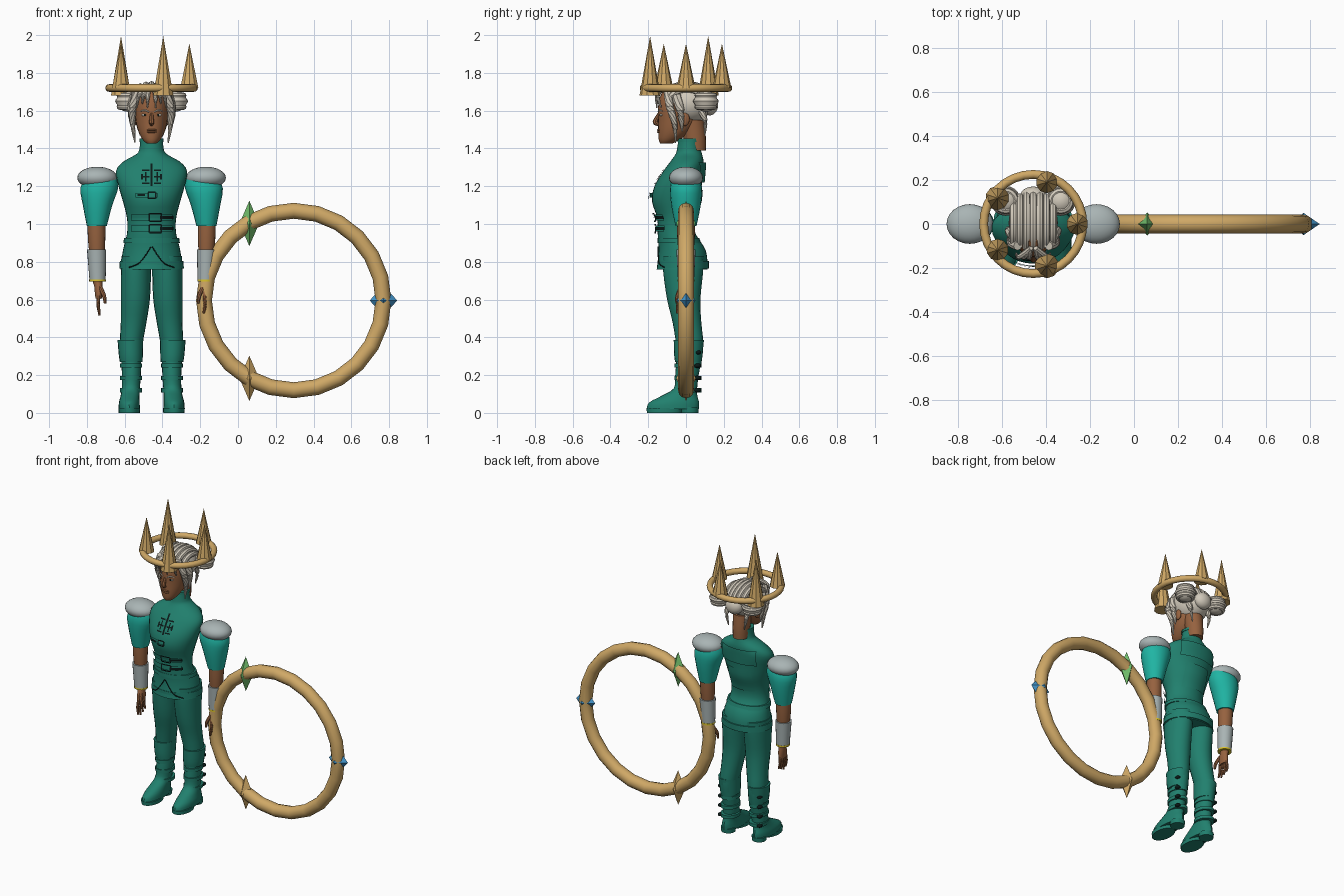
import bpy, bmesh, math
from mathutils import Matrix, Vector

if "Cube" in bpy.data.objects:
    bpy.data.objects.remove(bpy.data.objects["Cube"])

FIGURE = -0.4575   # x of the standing figure
made = []


def material(name, code):
    rgb = [int(code[i:i + 2], 16) / 255 for i in (0, 2, 4)]
    lin = [c / 12.92 if c < .04 else ((c + .055) / 1.055) ** 2.4 for c in rgb]
    m = bpy.data.materials.new(name)
    m.use_nodes = True
    m.diffuse_color = (*lin, 1)
    m.node_tree.nodes["Principled BSDF"].inputs["Base Color"].default_value = (*lin, 1)
    return m


teal = material("dark teal cloth", "21806E")
aqua = material("turquoise cloth", "20B5A4")
gold = material("gold", "CFA866")
silver = material("silver grey", "A9B4B4")
white = material("pale hair", "D2CABB")
skin = material("brown skin", "96623F")
green = material("green gem", "72BE6C")
blue = material("blue gem", "4396CC")
black = material("black trim", "0A1917")
yellow = material("yellow band", "DCC42C")


def finish(bm, name, mat, dx=FIGURE):
    bmesh.ops.recalc_face_normals(bm, faces=bm.faces)
    mesh = bpy.data.meshes.new(name)
    bm.to_mesh(mesh)
    bm.free()
    mesh.materials.append(mat)
    ob = bpy.data.objects.new(name, mesh)
    ob.location.x = dx
    bpy.context.collection.objects.link(ob)
    made.append(ob)
    return ob


def refine(rows, steps=3):
    """Catmull-Rom interpolation of a list of tuples."""
    rows = [Vector(r) for r in rows]
    out = []
    for i in range(len(rows) - 1):
        a, b, c, d = rows[max(i - 1, 0)], rows[i], rows[i + 1], rows[min(i + 2, len(rows) - 1)]
        for k in range(steps):
            t = k / steps
            out.append(b + (c - a) * t / 2 + (a * 2 - b * 5 + c * 4 - d) * t * t / 2
                       + (b * 3 - a - c * 3 + d) * t ** 3 / 2)
    return out + [rows[-1]]


def bridge(bm, rings):
    n = len(rings[0])
    for lo, hi in zip(rings, rings[1:]):
        for i in range(n):
            bm.faces.new((lo[i], lo[(i + 1) % n], hi[(i + 1) % n], hi[i]))
    bm.faces.new(rings[0])
    bm.faces.new(rings[-1])


def loft(name, rows, mat, side=1, steps=3, n=20):
    """Stack of ellipses: z, centre x, centre y, half width, half depth."""
    bm = bmesh.new()
    angles = [math.tau * i / n for i in range(n)]
    bridge(bm, [[bm.verts.new((side * (cx + rx * math.cos(a)), cy + ry * math.sin(a), z))
                 for a in angles] for z, cx, cy, rx, ry in refine(rows, steps)])
    return finish(bm, name, mat)


def ball(name, centre, radii, mat, cut=None):
    bm = bmesh.new()
    bmesh.ops.create_uvsphere(bm, u_segments=24, v_segments=16, radius=1)
    bmesh.ops.transform(bm, verts=bm.verts, matrix=Matrix.Translation(centre) @ Matrix.Diagonal((*radii, 1)))
    if cut:
        bmesh.ops.delete(bm, geom=[f for f in bm.faces if cut(f.calc_center_median())], context='FACES')
    return finish(bm, name, mat)


def tube(name, points, mat, n=8):
    """Tapered tube through x, y, z, radius points."""
    path = refine(points, 4)
    bm, rings = bmesh.new(), []
    for i, p in enumerate(path):
        ahead = (path[min(i + 1, len(path) - 1)] - path[max(i - 1, 0)]).to_3d()
        turn = Vector((0, 0, 1)).rotation_difference(ahead)
        rings.append([bm.verts.new(p.to_3d() + turn @ Vector((math.cos(math.tau * k / n) * p[3],
                      math.sin(math.tau * k / n) * p[3], 0))) for k in range(n)])
    bridge(bm, rings)
    return finish(bm, name, mat)


def torus(name, major, minor, mat, matrix, n=32, m=12, dx=FIGURE):
    bm = bmesh.new()
    rings = []
    for i in range(n):
        a = math.tau * i / n
        rings.append([bm.verts.new(matrix @ Vector((
            (major + minor * math.cos(math.tau * k / m)) * math.cos(a),
            (major + minor * math.cos(math.tau * k / m)) * math.sin(a),
            minor * math.sin(math.tau * k / m)))) for k in range(m)])
    for i in range(n):
        for k in range(m):
            j, l = (i + 1) % n, (k + 1) % m
            bm.faces.new((rings[i][k], rings[j][k], rings[j][l], rings[i][l]))
    return finish(bm, name, mat, dx)


def cone(name, base, radius, height, mat, n=10):
    bm = bmesh.new()
    bmesh.ops.create_cone(bm, cap_ends=True, segments=n, radius1=radius, radius2=0, depth=height,
                          matrix=Matrix.Translation(Vector(base) + Vector((0, 0, height / 2))))
    return finish(bm, name, mat)


def gem(name, centre, size, mat):
    """Bipyramid with six tips."""
    bm = bmesh.new()
    pts = [Matrix.Diagonal(size) @ Vector(s * Vector(v)) for s in (1, -1)
           for v in ((1, 0, 0), (0, 1, 0), (0, 0, 1))]
    bmesh.ops.convex_hull(bm, input=[bm.verts.new(p + Vector(centre)) for p in pts])
    return finish(bm, name, mat, 0)


# Jacket with collar
torso = [(.76, 0, -.02, .165, .135), (.86, 0, -.02, .152, .125), (.95, 0, -.05, .13, .1),
         (1.03, 0, -.052, .13, .1), (1.12, 0, -.052, .152, .128), (1.2, 0, -.042, .175, .125),
         (1.28, 0, -.015, .188, .105), (1.33, 0, .005, .15, .088), (1.37, 0, .015, .08, .07),
         (1.4, 0, .015, .064, .062), (1.45, 0, .018, .06, .058)]
loft("jacket", torso, teal, n=32)
loft("collar_rim", [(1.435, 0, .018, .064, .062), (1.452, 0, .018, .064, .062)], teal)
dense = refine(torso)


def surface(x, z, back=False):
    for a, b in zip(dense, dense[1:]):
        if a[0] <= z <= b[0]:
            _, _, cy, rx, ry = a.lerp(b, (z - a[0]) / (b[0] - a[0]))
            depth = ry * math.sqrt(max(0, 1 - (x / rx) ** 2))
            return cy + depth if back else cy - depth
    return 0


def patch(name, x0, x1, z0, z1, mat, back=False, lift=.007):
    """Thin plate that follows the jacket surface."""
    bm, n, s = bmesh.new(), 8, 1 if back else -1
    grid = []
    for j in range(n + 1):
        z = z0 + (z1 - z0) * j / n
        grid.append([bm.verts.new((x, surface(x, z, back) + s * lift, z))
                     for x in [x0 + (x1 - x0) * i / n for i in range(n + 1)]])
    for j in range(n):
        for i in range(n):
            bm.faces.new((grid[j][i], grid[j][i + 1], grid[j + 1][i + 1], grid[j + 1][i]))
    bmesh.ops.solidify(bm, geom=bm.faces[:], thickness=.008)
    return finish(bm, name, mat)


def buckle(name, x, z, w, h):
    t = .008
    for k in (-1, 1):
        patch(name + "_side", x + k * w - t / 2, x + k * w + t / 2, z - h, z + h, black, lift=.018)
        patch(name + "_bar", x - w, x + w, z + k * h - t / 2, z + k * h + t / 2, black, lift=.018)


# Belts, buckles and jacket details
for z in (.975, 1.035):
    patch("waist_strap", -.11, .11, z - .016, z + .016, teal, lift=.013)
    patch("strap_end", .045, .115, z - .008, z + .008, black, lift=.018)
    buckle("waist_buckle", .02, z, .032, .02)
patch("chest_strap", -.085, .03, 1.14, 1.165, teal, lift=.012)
patch("chest_strap_end", -.075, -.035, 1.147, 1.158, black, lift=.016)
buckle("chest_buckle", .002, 1.152, .02, .016)
for sx in (-1, 1):
    for z in (1.215, 1.25, 1.285):
        patch("frog_bar", sx * .012, sx * .05, z - .004, z + .004, black)
    patch("frog_post", sx * .026, sx * .034, 1.225, 1.275, black)
    patch("frog_end", sx * .045, sx * .056, 1.235, 1.265, black)
    patch("back_yoke", 0, sx * .13, 1.22, 1.325, teal, back=True, lift=.014)
    tube("hem_seam", [(sx * x, surface(x, z) - .003, z, .003)
                      for x, z in ((.003, .88), (.035, .83), (.07, .79), (.12, .77))], black)
patch("front_placket", -.006, .006, 1.2, 1.32, black, lift=.004)
patch("back_seam_panel", -.09, .09, 1.02, 1.18, teal, back=True)
loft("hip_belt", [(.765, 0, -.015, .171, .137), (.805, 0, -.015, .168, .137)], teal, n=32)
loft("waist_sash", [(.9, 0, -.035, .15, .115), (.925, 0, -.04, .146, .11)], teal, n=32)

for side, label in ((1, "left"), (-1, "right")):
    # Trousers and boots
    loft(label + "_trouser", [(.83, .08, -.015, .08, .11), (.74, .083, -.015, .08, .105),
         (.6, .086, -.012, .077, .088), (.48, .095, .005, .068, .076), (.36, .108, .02, .06, .072),
         (.25, .108, .02, .05, .06)], teal, side)
    loft(label + "_knee_cuff", [(.27, .108, .012, .06, .07), (.31, .11, .012, .064, .075),
         (.385, .112, .015, .068, .08)], teal, side)
    loft(label + "_boot", [(.3, .108, .018, .054, .068), (.2, .107, .005, .05, .062),
         (.13, .11, -.003, .048, .062), (.09, .114, -.035, .05, .095), (.055, .118, -.063, .055, .132),
         (.02, .118, -.07, .056, .138)], teal, side)
    loft(label + "_toe_sole", [(0, .118, -.115, .056, .092), (.025, .118, -.115, .058, .094)], teal, side)
    loft(label + "_heel", [(0, .118, .02, .045, .045), (.03, .118, .02, .048, .048)], teal, side)
    for z in (.12, .185, .25, .32):
        loft(label + "_boot_strap", [(z - .011, .108, .01, .058, .072), (z + .011, .108, .01, .058, .072)],
             teal, side)
        ball(label + "_boot_buckle", (side * .15, .06, z), (.016, .02, .012), black)
    # Sleeve, pad, forearm and cuff
    loft(label + "_sleeve", [(1.25, .265, 0, .08, .07), (1.19, .277, 0, .1, .085), (1.1, .286, 0, .078, .078),
         (.99, .29, 0, .053, .056)], aqua, side)
    ball(label + "_shoulder_pad", (side * .2875, 0, 1.245), (.106, .09, .058), silver)
    loft(label + "_forearm", [(1.02, .292, 0, .047, .048), (.92, .291, 0, .046, .046),
         (.8, .288, 0, .036, .036), (.68, .284, 0, .024, .028)], skin, side)
    loft(label + "_cuff", [(.705, .286, 0, .043, .043), (.865, .291, 0, .051, .051)], silver, side, 1)
    loft(label + "_cuff_band", [(.695, .286, 0, .044, .044), (.707, .286, 0, .044, .044)], yellow, side, 1)
    # Hand
    loft(label + "_palm", [(.7, .284, 0, .022, .026), (.65, .28, -.004, .022, .036),
         (.605, .28, -.006, .017, .038)], skin, side)
    for k in range(4):
        y = -.036 + k * .02
        tip = .515 + .012 * abs(k - 1)
        tube(label + "_finger", [(side * .28, y, .62, .01), (side * .283, y * 1.2, .57, .009),
             (side * .275, y * 1.3, tip, .006)], skin)
    tube(label + "_thumb", [(side * .272, -.025, .665, .012), (side * .252, -.045, .62, .011),
         (side * .246, -.05, .58, .007)], skin)
    # Ear, eye and brow
    ball(label + "_ear", (side * .09, -.005, 1.555), (.014, .024, .036), skin)
    ball(label + "_eye", (side * .034, -.127, 1.577), (.019, .012, .008), white)
    ball(label + "_iris", (side * .034, -.137, 1.577), (.006, .004, .007), black)
    tube(label + "_brow", [(side * .014, -.147, 1.593, .003), (side * .036, -.142, 1.603, .004),
         (side * .06, -.125, 1.597, .002)], white)
    # Hair buns and hanging locks
    ball(label + "_bun", (side * .125, .105, 1.65), (.062, .062, .056), white)
    for k in (-1, 0, 1):
        torus(label + "_bun_coil", .052 - .008 * abs(k), .016, white,
              Matrix.Translation((side * .125, .105, 1.65 + k * .03)), 20, 8)
    tube(label + "_long_lock", [(side * .07, -.1, 1.71, .02), (side * .1, -.085, 1.62, .022),
         (side * .1, -.06, 1.53, .015), (side * .088, -.055, 1.43, .003)], white)
    tube(label + "_temple_lock", [(side * .09, -.05, 1.68, .026), (side * .108, -.03, 1.6, .022),
         (side * .1, -.02, 1.49, .004)], white)
    tube(label + "_nape_wisp", [(side * .07, .07, 1.62, .022), (side * .075, .1, 1.55, .014),
         (side * .06, .1, 1.47, .003)], white)
    for k in range(3):
        tube(label + "_fringe", [(side * .012, -.11, 1.73, .012), (side * (.02 + k * .022), -.15, 1.685, .013),
             (side * (.022 + k * .028), -.155 + k * .012, 1.615 + k % 2 * .02, .003)], white)

# Head and neck
loft("neck", [(1.39, 0, .05, .05, .055), (1.46, 0, .045, .054, .06), (1.55, 0, .03, .06, .065)], skin)
loft("head", [(1.425, 0, -.105, .024, .03), (1.445, 0, -.09, .046, .054), (1.49, 0, -.06, .07, .087),
     (1.55, 0, -.04, .084, .107), (1.62, 0, -.036, .088, .112), (1.69, 0, -.03, .078, .1),
     (1.73, 0, -.02, .045, .065)], skin, n=28)
tube("nose", [(0, -.138, 1.59, .008), (0, -.155, 1.56, .011), (0, -.162, 1.538, .014), (0, -.142, 1.525, .008)], skin)
for z in (1.487, 1.498):
    ball("lip", (0, -.142, z), (.026, .012, .006), skin)

# Hair cap with ridges running over the top
ball("hair_cap", (0, .005, 1.64), (.112, .135, .108), white,
     lambda c: c.z < 1.55 or (c.y < -.02 and c.z < 1.65))
for x in (-.09, -.06, -.03, 0, .03, .06, .09):
    w = math.sqrt(1 - (x / .13) ** 2)
    tube("hair_ridge", [(x, .005 - .135 * w * math.cos(a), 1.64 + .1 * w * math.sin(a), .017)
                        for a in (.5, 1, 1.5, 2, 2.5, 3)], white)
ball("back_knot", (0, .125, 1.63), (.06, .045, .055), white)

# Crown: hoop with alternating tall and short spikes
torus("crown_hoop", .225, .02, gold, Matrix.Translation((0, 0, 1.72)))
for i in range(5):
    a = math.tau * i / 5
    tall = i in (2, 4)
    cone("crown_spike", (.2 * math.cos(a), .2 * math.sin(a), 1.68 if tall else 1.72),
         .056 if tall else .05, .315 if tall else .235, gold)

# Great hoop with gems
centre = Vector((.295, 0, .595))
torus("great_hoop", .475, .042, gold, Matrix.Translation(centre) @ Matrix.Rotation(math.pi / 2, 4, 'X'), 24, 12, 0)
gem("green_gem", (.06, 0, 1.003), (.052, .052, .12), green)
gem("gold_gem", (.06, 0, .183), (.052, .052, .12), gold)
gem("blue_gem", (.77, 0, .595), (.073, .05, .08), blue)

# Smooth shading with sharp creases
bpy.ops.object.select_all(action='DESELECT')
for ob in made:
    ob.select_set(True)
bpy.context.view_layer.objects.active = made[0]
bpy.ops.object.shade_smooth_by_angle(angle=math.radians(32))
